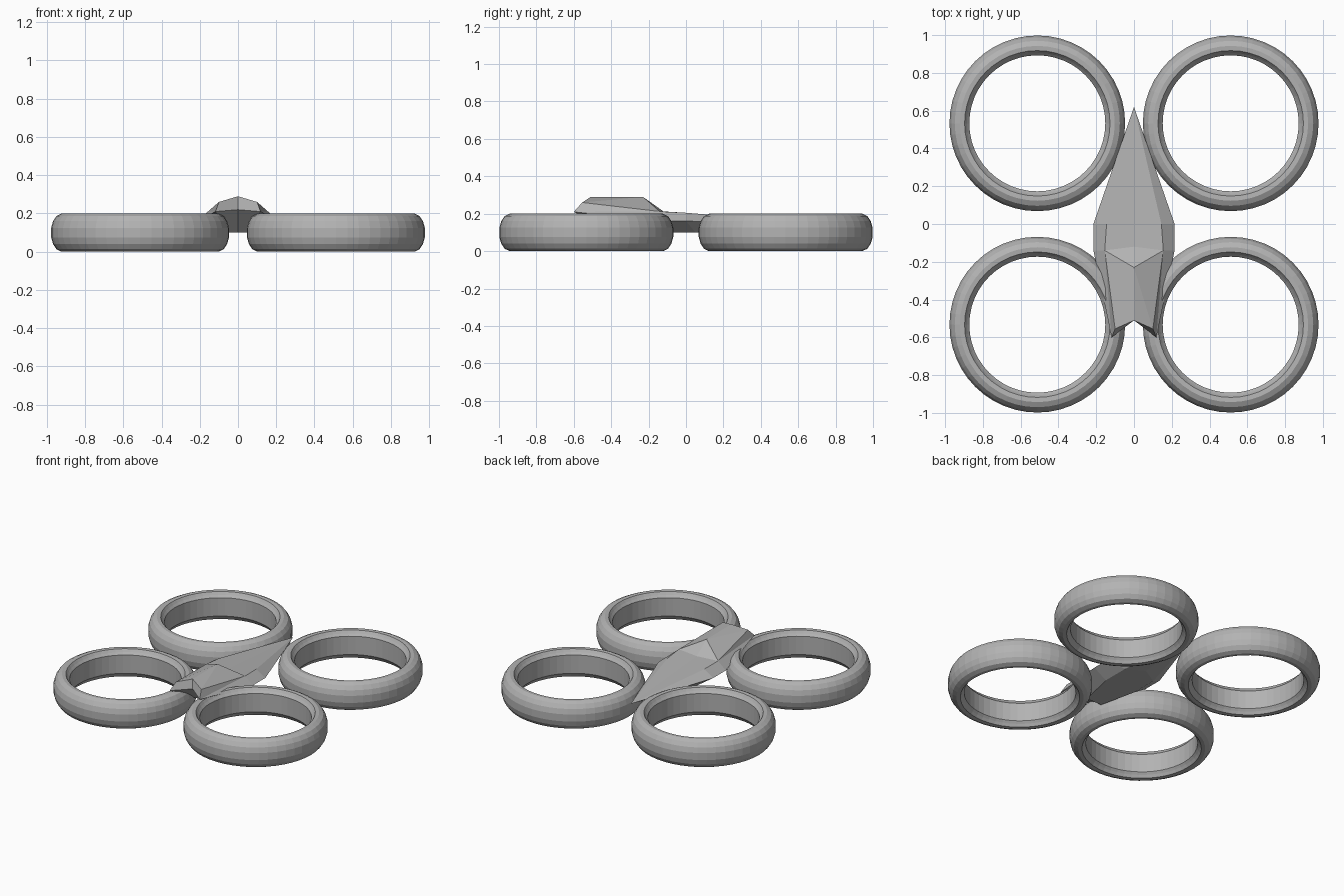
import bpy
import bmesh
from math import cos, sin, tau

cube = bpy.data.objects.get("Cube")
if cube:
    bpy.data.objects.remove(cube)

grey = bpy.data.materials.new("Plain grey")
grey.use_nodes = True
colour = (0.45, 0.45, 0.45, 1)
grey.diffuse_color = colour
grey.node_tree.nodes["Principled BSDF"].inputs["Base Color"].default_value = colour


def make_object(name, bm):
    bmesh.ops.recalc_face_normals(bm, faces=bm.faces)
    mesh = bpy.data.meshes.new(name)
    bm.to_mesh(mesh)
    bm.free()
    mesh.materials.append(grey)
    obj = bpy.data.objects.new(name, mesh)
    bpy.context.collection.objects.link(obj)
    return obj


def rotor_ring(name, x, y, sides=48):
    """Lathe a duct: rounded outside, straight inner wall, bevelled rims."""
    upper = [(0.36, 0.165), (0.373, 0.18), (0.385, 0.198), (0.41, 0.2),
             (0.437, 0.187), (0.455, 0.16), (0.465, 0.125)]
    profile = upper + [(r, 0.2 - z) for r, z in reversed(upper)]
    bm = bmesh.new()
    loops = []
    for i in range(sides):
        a = tau * i / sides
        loops.append([bm.verts.new((r * cos(a), r * sin(a), z)) for r, z in profile])
    n = len(profile)
    for i in range(sides):
        here, there = loops[i], loops[(i + 1) % sides]
        for j in range(n):
            k = (j + 1) % n
            bm.faces.new((here[j], there[j], there[k], here[k]))
    make_object(name, bm).location = (x, y, 0)


for end, y in (("front", -0.533), ("rear", 0.533)):
    for side, x in (("right", -0.512), ("left", 0.512)):
        rotor_ring(f"{end}_{side}_rotor_ring", x, y)

# Faceted fuselage: named points on the left half, mirrored across x = 0
points = {
    "crest": (0, -0.23, 0.29), "brow": (0, -0.51, 0.29),
    "notch": (0, -0.51, 0.22), "shoulder": (0.1, -0.555, 0.26),
    "tip": (0.118, -0.6, 0.21), "deck_mid": (0, -0.12, 0.212),
    "deck_front": (0.155, -0.14, 0.212), "deck_rear": (0.145, 0, 0.205),
    "wing_front": (0.215, -0.14, 0.16), "wing_rear": (0.215, 0, 0.16),
    "tail": (0, 0.62, 0.155), "belly_mid": (0, -0.4, 0.1),
    "belly_nose": (0.06, -0.4, 0.1), "belly_front": (0.12, -0.14, 0.1),
    "belly_rear": (0.12, 0.05, 0.1), "belly_end": (0, 0.12, 0.1),
}
panels = [
    "crest brow shoulder", "brow notch tip shoulder",
    "crest shoulder deck_front", "shoulder tip deck_front",
    "crest deck_front deck_mid",
    "deck_mid deck_front deck_rear tail",
    "deck_front wing_front wing_rear deck_rear", "deck_rear wing_rear tail",
    "deck_front tip wing_front",
    "notch belly_mid belly_nose tip", "tip belly_nose belly_front wing_front",
    "wing_front belly_front belly_rear wing_rear", "wing_rear belly_rear tail",
    "belly_mid belly_end belly_rear belly_front belly_nose",
    "belly_rear belly_end tail",
]
bm = bmesh.new()
for sign in (1, -1):
    verts = {key: bm.verts.new((sign * x, y, z)) for key, (x, y, z) in points.items()}
    for panel in panels:
        bm.faces.new([verts[key] for key in panel.split()])
bmesh.ops.remove_doubles(bm, verts=bm.verts, dist=0.0001)
make_object("fuselage", bm)
